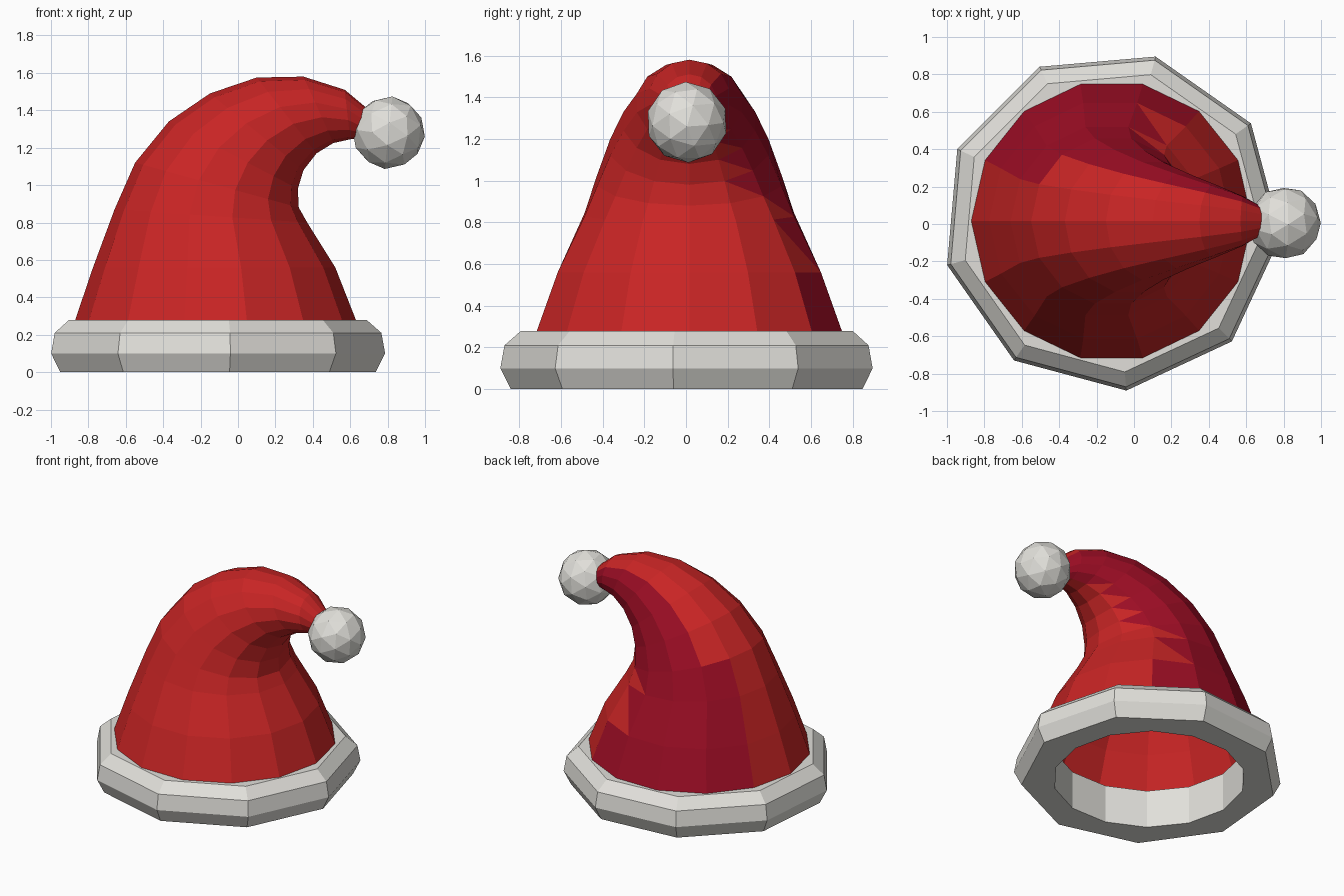
import bpy, bmesh
from math import sin, cos, pi, radians
from mathutils import Vector, Matrix

if "Cube" in bpy.data.objects:
    bpy.data.objects.remove(bpy.data.objects["Cube"])


def material(name, r, g, b):
    m = bpy.data.materials.new(name)
    m.use_nodes = True
    m.diffuse_color = (r, g, b, 1)
    m.node_tree.nodes["Principled BSDF"].inputs["Base Color"].default_value = (r, g, b, 1)
    return m


RED = material("red felt", 0.58, 0.018, 0.018)
DARK = material("dark crimson felt", 0.34, 0.004, 0.018)
WHITE = material("off white fur", 0.75, 0.74, 0.70)

CX, CY = -0.12, 0.016
SIDES = 14


def finish(bm, name, *mats):
    bmesh.ops.recalc_face_normals(bm, faces=bm.faces)
    mesh = bpy.data.meshes.new(name)
    bm.to_mesh(mesh)
    bm.free()
    for m in mats:
        mesh.materials.append(m)
    ob = bpy.data.objects.new(name, mesh)
    bpy.context.collection.objects.link(ob)
    return ob


def strip(bm, a, b):
    n = len(a)
    return [bm.faces.new((a[i], a[(i + 1) % n], b[(i + 1) % n], b[i])) for i in range(n)]


# Bent cone: each ring is given by its outer-bend and inner-bend points (x, z)
rings = [((-0.87, 0.28), (0.63, 0.28)),
         ((-0.775, 0.56), (0.52, 0.56)),
         ((-0.66, 0.87), (0.37, 0.80)),
         ((-0.55, 1.12), (0.325, 0.88)),
         ((-0.37, 1.34), (0.32, 0.98)),
         ((-0.15, 1.49), (0.35, 1.08)),
         ((0.10, 1.575), (0.42, 1.17)),
         ((0.35, 1.58), (0.51, 1.225)),
         ((0.57, 1.51), (0.60, 1.245)),
         ((0.69, 1.41), (0.65, 1.25))]
bm = bmesh.new()
loops = []
for (ox, oz), (ix, iz) in rings:
    outer, inner = Vector((ox, CY, oz)), Vector((ix, CY, iz))
    mid, half = (outer + inner) / 2, (inner - outer) / 2
    side = Vector((0, half.length, 0))
    loops.append([bm.verts.new(mid + half * cos(2 * pi * i / SIDES) + side * sin(2 * pi * i / SIDES))
                  for i in range(SIDES)])
toothed = []
for row in range(len(loops) - 1):
    faces = strip(bm, loops[row], loops[row + 1])
    # Dark panel on the back, one column wider low down
    for col in (2, 3, 4) + ((5,) if row < 3 else ()) + ((1,) if row > 6 else ()):
        faces[col].material_index = 1
    # Saw-tooth edge: split the quads and leave one triangle of each red
    if 0 < row < 7:
        toothed.append(faces[2 if row < 3 else 1])
for face in toothed:
    a, b, c, d = face.verts
    bm.faces.remove(face)
    bm.faces.new((a, b, d))
    bm.faces.new((b, c, d)).material_index = 1
bm.faces.new(loops[-1])
finish(bm, "hat_cone", RED, DARK)

# Nine-sided fur brim with a rounder hole
bm = bmesh.new()


def ring(r, z, n, start):
    return [bm.verts.new((CX + r * cos(start + 2 * pi * i / n), CY + r * sin(start + 2 * pi * i / n), z))
            for i in range(n)]


outer = [ring(r, z, 9, radians(-5)) for r, z in ((0.86, 0), (0.91, 0.1), (0.89, 0.21), (0.81, 0.28))]
hole = [ring(0.645, z, SIDES, 0) for z in (0, 0.28)]
for a, b in zip(outer, outer[1:]):
    strip(bm, a, b)
strip(bm, hole[0], hole[1])
for a, b in ((outer[0], hole[0]), (outer[-1], hole[1])):
    edges = [bm.edges.get((lp[i - 1], lp[i])) for lp in (a, b) for i in range(len(lp))]
    bmesh.ops.triangle_fill(bm, edges=edges, use_beauty=True)
finish(bm, "fur_brim", WHITE)

# Faceted pompom
bm = bmesh.new()
bmesh.ops.create_icosphere(bm, subdivisions=2, radius=0.195,
                           matrix=Matrix.Translation((0.805, 0.005, 1.28))
                           @ Matrix.Rotation(radians(96), 4, 'Y') @ Matrix.Rotation(radians(20), 4, 'Z'))
finish(bm, "pompom", WHITE)
